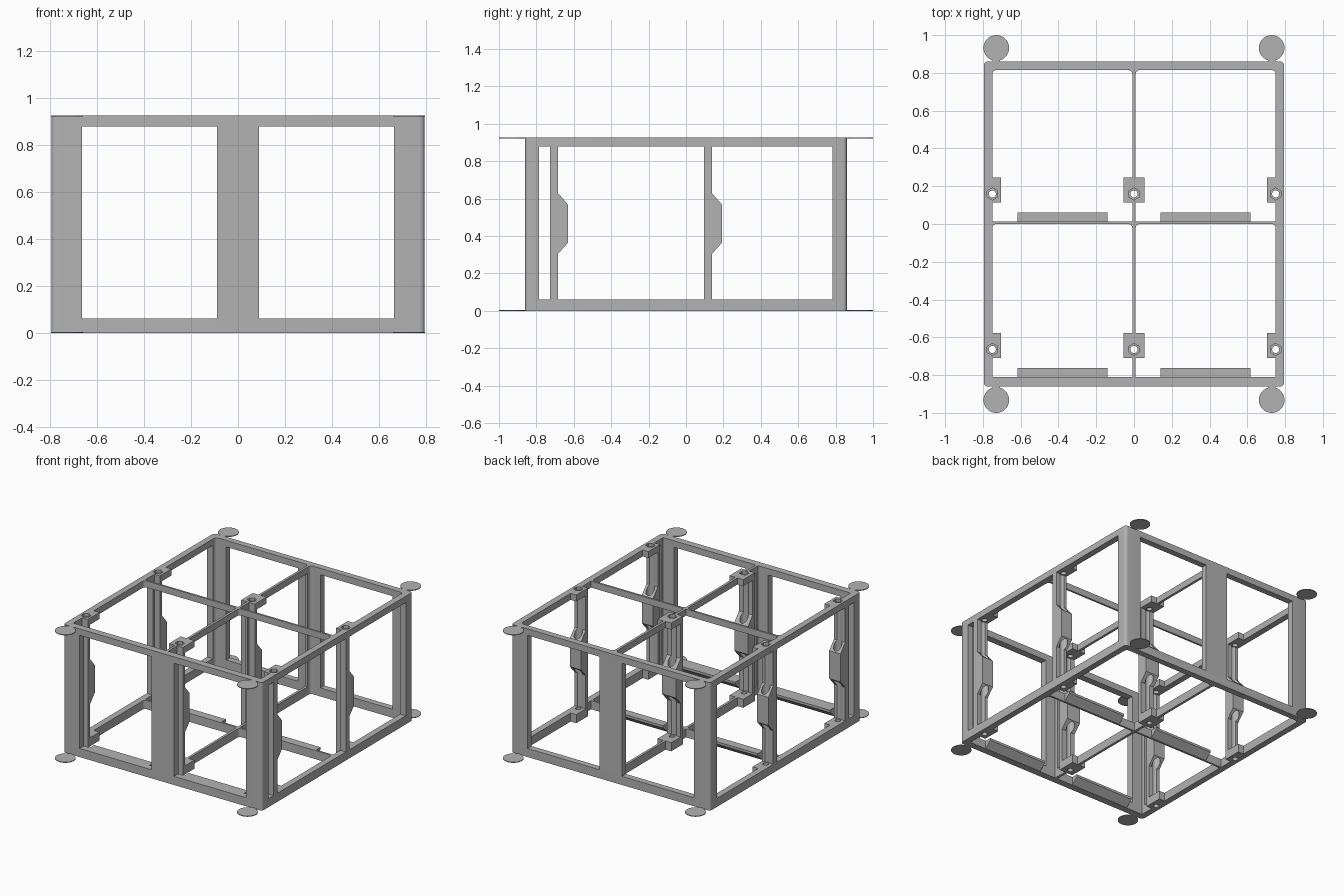
import bpy, bmesh, math
from mathutils import Matrix, Vector

cube = bpy.data.objects.get("Cube")
if cube:
    bpy.data.objects.remove(cube, do_unlink=True)

W, D, H = 0.795, 0.86, 0.927       # half width, half depth, height
LOW, HIGH = 0.062, 0.88            # window sill and head
SUPPORT_X = (-0.75, 0, 0.75)
SUPPORT_Y = (-0.664, 0.159)

grey = bpy.data.materials.new("plain grey")
grey.use_nodes = True
grey.diffuse_color = (0.45, 0.45, 0.45, 1)
grey.node_tree.nodes["Principled BSDF"].inputs["Base Color"].default_value = grey.diffuse_color


def finish(name, bm):
    bmesh.ops.recalc_face_normals(bm, faces=bm.faces)
    mesh = bpy.data.meshes.new(name)
    bm.to_mesh(mesh)
    bm.free()
    mesh.materials.append(grey)
    ob = bpy.data.objects.new(name, mesh)
    bpy.context.collection.objects.link(ob)
    return ob


def box(name, x, y, z, radius=0, rounded=lambda x, y: True):
    """Box between ranges, with chosen upright edges rounded."""
    bm = bmesh.new()
    size = Vector((x[1] - x[0], y[1] - y[0], z[1] - z[0]))
    mid = Vector((sum(x), sum(y), sum(z))) / 2
    bmesh.ops.create_cube(bm, size=1, matrix=Matrix.Translation(mid) @ Matrix.Diagonal((*size, 1)))
    if radius:
        edges = [e for e in bm.edges
                 if abs(e.verts[0].co.z - e.verts[1].co.z) > size.z / 2
                 and rounded(e.verts[0].co.x - mid.x, e.verts[0].co.y - mid.y)]
        bmesh.ops.bevel(bm, geom=edges, offset=radius, segments=5, profile=0.5, affect='EDGES')
    return finish(name, bm)


def rod(name, x, y, z, r, sides):
    bm = bmesh.new()
    bmesh.ops.create_cone(bm, cap_ends=True, segments=sides, radius1=r, radius2=r, depth=z[1] - z[0],
                          matrix=Matrix.Translation((x, y, sum(z) / 2)))
    return finish(name, bm)


def extrude_x(name, profile, x0, x1):
    """Extrude a (y, z) outline along x."""
    bm = bmesh.new()
    face = bm.faces.new([bm.verts.new((x0, y, z)) for y, z in profile])
    new = bmesh.ops.extrude_face_region(bm, geom=[face])["geom"]
    bmesh.ops.translate(bm, vec=(x1 - x0, 0, 0), verts=[v for v in new if isinstance(v, bmesh.types.BMVert)])
    return finish(name, bm)


def cut(ob, cutters):
    """Subtract cutters, bake the result and delete the cutters."""
    for c in cutters:
        c.hide_render = True
        mod = ob.modifiers.new("cut", 'BOOLEAN')
        mod.operation, mod.solver, mod.object = 'DIFFERENCE', 'EXACT', c
    bpy.context.view_layer.update()
    baked = bpy.data.meshes.new_from_object(ob.evaluated_get(bpy.context.evaluated_depsgraph_get()))
    ob.modifiers.clear()
    ob.data = baked
    for c in cutters:
        bpy.data.objects.remove(c, do_unlink=True)


def bolt_cutters(x, y):
    """Through hole, hexagonal nut pocket and wider channel between the pads."""
    return [rod("hole_cutter", x, y, (-0.1, H + 0.1), 0.019, 20),
            rod("nut_cutter", x, y, (H - 0.022, H + 0.1), 0.032, 6),
            rod("channel_cutter", x, y, (LOW, HIGH), 0.028, 24)]


# Frame: rounded block hollowed into four cells, with windows through both ways
frame = box("frame", (-W, W), (-D, D), (0, H), 0.02)
cutters = []
for s in (-1, 1):
    for y in ((-0.81, 0), (0.014, 0.815)):
        cutters.append(box("cell_cutter", sorted((s * 0.009, s * 0.75)), y, (-0.1, H + 0.1),
                           0.022, lambda dx, dy: dy > 0))
    cutters.append(box("window_cutter", sorted((s * 0.09, s * 0.665)), (-1, 1), (LOW, HIGH)))
for y in ((-0.785, -0.727), (-0.686, 0.097), (0.139, 0.783)):
    cutters.append(box("side_window_cutter", (-1, 1), y, (LOW, HIGH)))
for x in SUPPORT_X:
    for y in SUPPORT_Y:
        cutters += bolt_cutters(x, y)
cut(frame, cutters)

# Bolt supports: pads at both ends, slim bar and swollen middle
outline = [(-0.045, 0), (0.088, 0), (0.088, LOW), (-0.02, LOW), (-0.02, 0.305), (0.034, 0.365),
           (0.034, 0.567), (-0.02, 0.63), (-0.02, HIGH), (0.088, HIGH), (0.088, H), (-0.045, H)]
for x, side in zip(SUPPORT_X, ("right", "middle", "left")):
    half = 0.055 if x == 0 else 0.045
    for y, end in zip(SUPPORT_Y, ("front", "back")):
        support = extrude_x(f"{end}_{side}_support", [(y + dy, z) for dy, z in outline], x - half, x + half)
        cut(support, bolt_cutters(x, y))

# Ledges with sloped undersides on the front wall and the cross rail
for y, end in ((-0.812, "front"), (0.012, "middle")):
    wedge = [(y, 0), (y + 0.05, 0.045), (y + 0.05, LOW), (y, LOW)]
    for s, side in ((-1, "right"), (1, "left")):
        extrude_x(f"{end}_{side}_ledge", wedge, *sorted((s * 0.14, s * 0.617)))

# Thin corner discs with short necks, top and bottom
for z, level in ((0, "bottom"), (H - 0.005, "top")):
    for sx, side in ((-1, "right"), (1, "left")):
        for sy, end in ((-1, "front"), (1, "back")):
            x, span = sx * 0.729, (z, z + 0.005)
            rod(f"{level}_{end}_{side}_disc", x, sy * 0.932, span, 0.068, 48)
            box(f"{level}_{end}_{side}_neck", (x - 0.02, x + 0.02), sorted((sy * 0.85, sy * 0.88)), span)

# Smooth the round parts and keep the corners sharp
for ob in bpy.context.scene.objects:
    ob.select_set(ob.type == 'MESH')
bpy.context.view_layer.objects.active = frame
bpy.ops.object.shade_smooth_by_angle(angle=math.radians(30))
